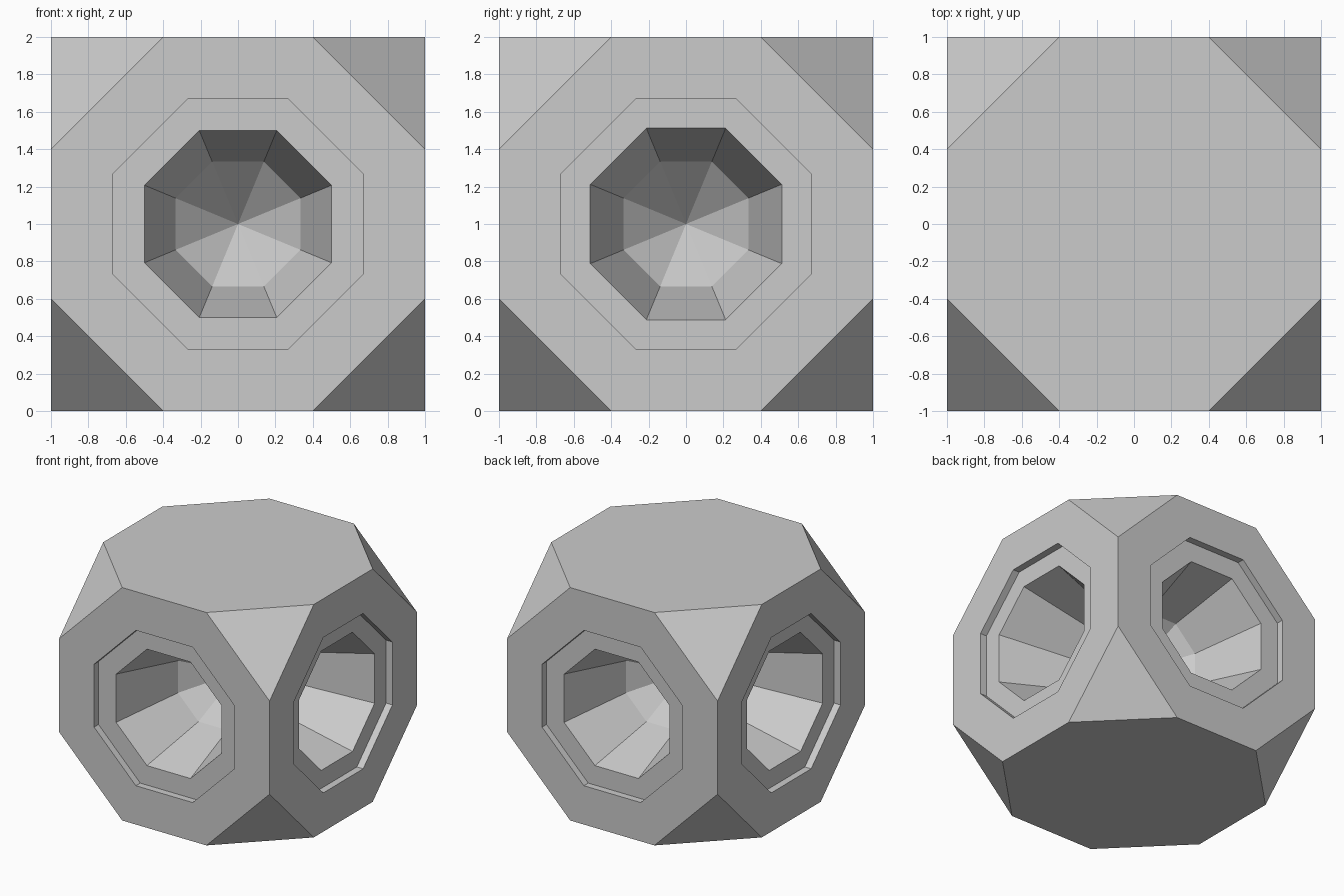
import bpy, bmesh, math
from mathutils import Matrix, Vector

if "Cube" in bpy.data.objects:
    bpy.data.objects.remove(bpy.data.objects["Cube"])

T = math.tan(math.radians(22.5))


def octagon(half, short):
    # eight points with flats at +-half and corners at +-short
    return [(short, half), (-short, half), (-half, short), (-half, -short),
            (-short, -half), (short, -half), (half, -short), (half, short)]


bm = bmesh.new()


def add_ring(half, short, dist, rot):
    return [bm.verts.new(rot @ Vector((x, -dist, z))) for x, z in octagon(half, short)]


# four side faces, each with a stepped recess and a funnel to the centre
for k in range(4):
    rot = Matrix.Rotation(k * math.pi / 2, 3, 'Z')
    mouth = 0.5 if k % 2 == 0 else 0.512
    profile = [(1, 0.4, 1), (0.667, 0.27, 1), (0.667, 0.27, 0.94),
               (mouth, mouth * T, 0.94), (0.333, 0.333 * T, 0.34)]
    rings = [add_ring(h, s, d, rot) for h, s, d in profile]
    for a, b in zip(rings, rings[1:]):
        for i in range(8):
            j = (i + 1) % 8
            bm.faces.new((a[i], a[j], b[j], b[i]))
    apex = bm.verts.new(rot @ Vector((0, -0.005, 0)))
    for i in range(8):
        bm.faces.new((rings[-1][i], rings[-1][(i + 1) % 8], apex))

# plain top and bottom faces
for z in (-1, 1):
    bm.faces.new([bm.verts.new((x, y, z)) for x, y in octagon(1, 0.4)])

# weld, then close the eight cut corners with triangles
bmesh.ops.remove_doubles(bm, verts=bm.verts[:], dist=0.001)
bmesh.ops.holes_fill(bm, edges=bm.edges[:], sides=3)
bmesh.ops.recalc_face_normals(bm, faces=bm.faces[:])
bmesh.ops.translate(bm, verts=bm.verts[:], vec=(0, 0, 1))

mesh = bpy.data.meshes.new("cut_cube_body")
bm.to_mesh(mesh)
bm.free()
bpy.context.collection.objects.link(bpy.data.objects.new("cut_cube_body", mesh))
